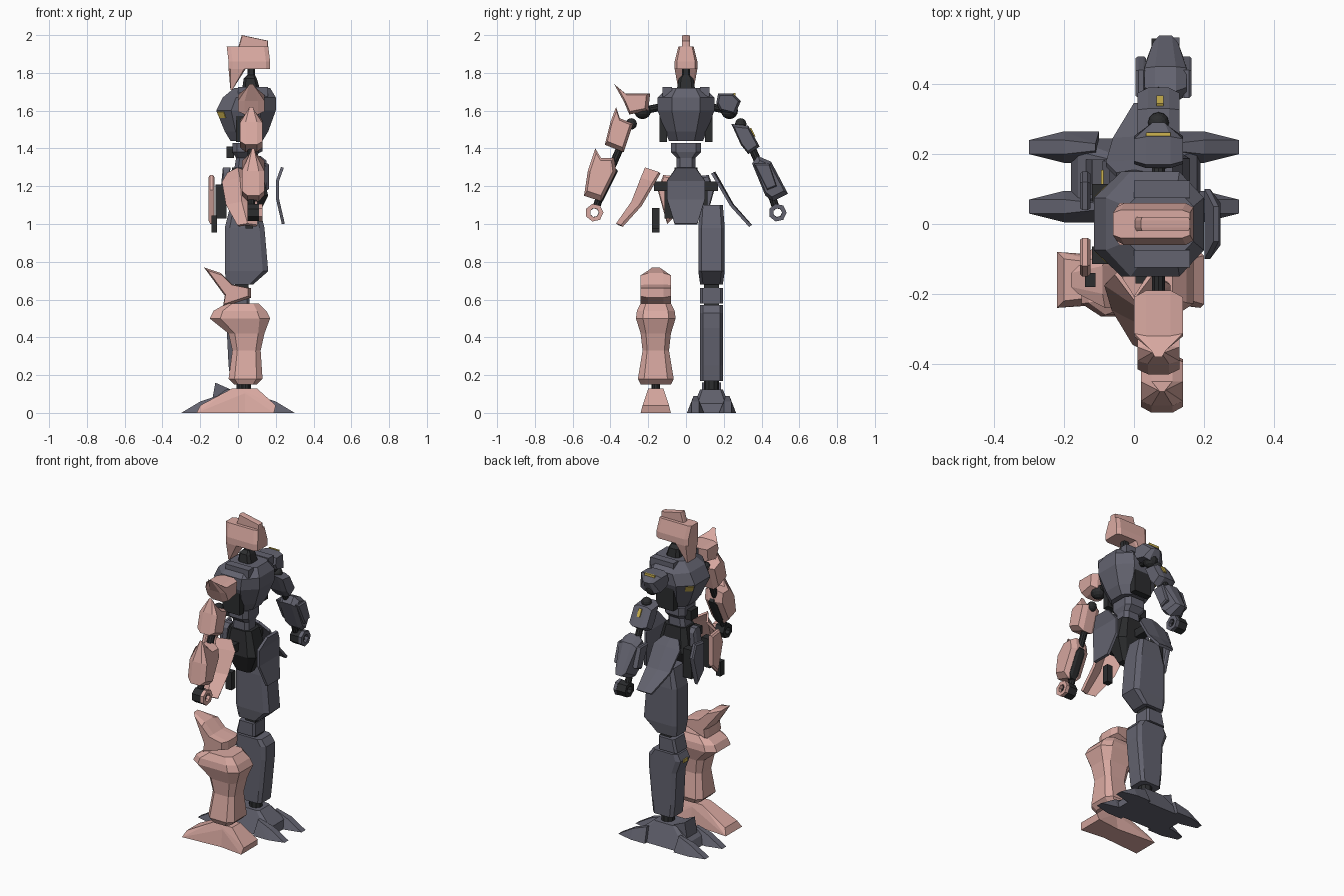
import bpy, bmesh, math
from mathutils import Vector, Euler

cube = bpy.data.objects.get("Cube")
if cube:
    bpy.data.objects.remove(cube)


def material(name, *rgb):
    mat = bpy.data.materials.new(name)
    mat.use_nodes = True
    mat.diffuse_color = (*rgb, 1)
    mat.node_tree.nodes["Principled BSDF"].inputs["Base Color"].default_value = (*rgb, 1)
    return mat


PINK = material("dusty pink", .7, .4, .36)
GREY = material("slate grey", .125, .125, .16)
DARK = material("charcoal", .025, .026, .028)
GOLD = material("yellow", .62, .46, .08)


def finish(name, bm, mat):
    bmesh.ops.recalc_face_normals(bm, faces=bm.faces)
    mesh = bpy.data.meshes.new(name)
    bm.to_mesh(mesh)
    bm.free()
    mesh.materials.append(mat)
    ob = bpy.data.objects.new(name, mesh)
    bpy.context.collection.objects.link(ob)
    return ob


def skin(name, mat, rings, closed=False):
    """Bridge equal rings of points, then cap the ends or join them into a loop."""
    bm = bmesh.new()
    loops = [[bm.verts.new(p) for p in ring] for ring in rings]
    if not closed:
        bm.faces.new(loops[0])
        bm.faces.new(loops[-1])
    for low, high in zip(loops, loops[1:] + loops[:closed]):
        for i in range(len(low)):
            bm.faces.new((low[i - 1], low[i], high[i], high[i - 1]))
    return finish(name, bm, mat)


def loft(name, mat, rows, y=0, cut=.35):
    """Stack of chamfered rectangles; each row gives height, front, back and half width."""
    k = 1 - cut
    octagon = [(-1, -k), (-k, -1), (k, -1), (1, -k), (1, k), (k, 1), (-k, 1), (-1, k)]
    return skin(name, mat, [[((front + back) / 2 + u * (back - front) / 2, y + v * half, z)
                             for u, v in octagon] for z, front, back, half in rows])


def slab(name, mat, outline, centre, half, inset=.7, tip=1, along_x=True):
    """Extrude a side outline with sloped rims; tip narrows the first point into a spike."""
    points = [Vector(p) for p in outline]
    middle = sum(points, Vector((0, 0))) / len(points)
    rings = []
    for step, size in (-1, inset), (-.5, 1), (.5, 1), (1, inset):
        ring = []
        for p in points:
            depth = centre + half * step * (tip if p is points[0] else 1)
            a, b = middle + (p - middle) * size
            ring.append((depth, a, b) if along_x else (a, depth, b))
        rings.append(ring)
    return skin(name, mat, rings)


def hull(name, mat, y, points):
    """Convex solid, symmetric about a plane at y; points give x, half width and height."""
    bm = bmesh.new()
    for x, half, z in points:
        bm.verts.new((x, y - half, z))
        bm.verts.new((x, y + half, z))
    bmesh.ops.convex_hull(bm, input=bm.verts)
    return finish(name, bm, mat)


def box(name, mat, centre, size, turn=(0, 0, 0)):
    bm = bmesh.new()
    bmesh.ops.create_cube(bm, size=1)
    ob = finish(name, bm, mat)
    ob.location, ob.scale, ob.rotation_euler = centre, size, Euler(turn)


def ball(name, centre, radius):
    bm = bmesh.new()
    bmesh.ops.create_uvsphere(bm, u_segments=12, v_segments=8, radius=radius)
    finish(name, bm, DARK).location = centre


def rod(name, start, end, radius):
    span = end - start
    bm = bmesh.new()
    bmesh.ops.create_cone(bm, cap_ends=True, segments=10, radius1=radius,
                          radius2=radius, depth=span.length)
    ob = finish(name, bm, DARK)
    ob.location = (start + end) / 2
    ob.rotation_euler = span.to_track_quat("Z", "Y").to_euler()


def sheet(name, mat, rows, thickness=.016):
    """Thin armour panel from rows of points."""
    bm = bmesh.new()
    grid = [[bm.verts.new(p) for p in row] for row in rows]
    for low, high in zip(grid, grid[1:]):
        for i in range(1, len(low)):
            bm.faces.new((low[i - 1], low[i], high[i], high[i - 1]))
    solid = finish(name, bm, mat).modifiers.new("thickness", "SOLIDIFY")
    solid.thickness, solid.offset = thickness, 0


# Head and neck
loft("helmet", PINK, [(1.82, -.05, .17, .06), (1.86, -.05, .17, .06), (1.94, -.06, .16, .04)], cut=.2)
loft("face_guard", PINK, [(1.71, -.04, -.03, .04), (1.82, -.05, .04, .06)], cut=.2)
slab("crest", PINK, [(0, 1.93), (.02, 2), (.16, 1.97), (.16, 1.93)], 0, .02, inset=.95, along_x=False)
loft("neck", DARK, [(1.7, .02, .12, .05), (1.77, .03, .1, .04), (1.79, .05, .09, .02), (1.83, .05, .09, .02)])

# Torso
loft("chest", GREY, [(1.44, -.04, .13, .09), (1.49, -.07, .16, .11), (1.6, -.115, .2, .15),
                     (1.67, -.08, .2, .15), (1.72, -.02, .17, .1)], cut=.5)
loft("waist", GREY, [(1.29, -.02, .1, .05), (1.35, -.01, .1, .05),
                     (1.38, -.03, .11, .08), (1.43, -.03, .11, .08)])
box("belly_block", DARK, (-.04, 0, 1.38), (.04, .07, .06))
loft("pelvis", DARK, [(1.03, 0, .1, .03), (1.15, -.06, .16, .08), (1.3, -.03, .12, .06)])
slab("groin_guard", GREY, [(-.08, 1.3), (-.04, 1.3), (-.05, 1.15), (-.1, 1.1)], 0, .035, along_x=False)
sheet("rear_skirt", GREY, [[(x, -half, z), (x, half, z)] for x, half, z in
                           [(.235, .05, 1.3), (.21, .1, 1.23), (.21, .1, 1.13), (.24, .06, 1)]])

# Parts shared by both sides
for s, side, mat, fold in (1, "left_", GREY, .02), (-1, "right_", PINK, .17):
    collar, shoulder, upper, elbow, wrist, hand = [
        Vector((.07, s * y, z)) for y, z in
        [(.13, 1.62), (.23, 1.6), (.29, 1.53), (.37, 1.36), (.45, 1.16), (.485, 1.06)]]
    rod(side + "shoulder_axle", collar, shoulder, .02)
    ball(side + "shoulder_joint", shoulder, .045)
    ball(side + "upper_joint", upper, .03)
    rod(side + "elbow", upper.lerp(elbow, .6), elbow.lerp(wrist, .3), .02)
    rod(side + "wrist", wrist, hand.lerp(wrist, .2), .02)
    box(side + "flank", DARK, (.05, s * .12, 1.51), (.12, .04, .15))
    box(side + "collar", GREY, (.08, s * .1, 1.7), (.16, .05, .05))
    box(side + "hip_joint", DARK, (.03, s * .12, 1.2), (.05, .1, .05))
    box(side + "skirt_mount", DARK, (-.09, s * .09, 1.12), (.06, .05, .18))

    # Vent plate laid on the lower chamfer of the chest
    top_front, top_side, low_front, low_side = [
        Vector((x, s * y, z)) for x, y, z in
        [(-.115, .075, 1.6), (-.036, .15, 1.6), (-.07, .055, 1.49), (-.013, .11, 1.49)]]
    sheet(side + "chest_vent", GOLD, [[low_front.lerp(top_front, rise).lerp(low_side.lerp(top_side, rise), across)
                                       for across in (.05, .5)] for rise in (.65, .95)], thickness=.008)

    # Hip panels: a creased side panel and a flat front plate
    panel = []
    for front, back, y, z in [(-.05, .05, .14, 1.27), (-.08, .1, .17, 1.22),
                              (-.06, .1, .24, 1.1), (0, .1, .34, .99)]:
        crease = fold * (z - .85)
        panel.append([(front, s * y, z), ((front + back) / 2, s * (y + crease), z + crease / 3),
                      (back, s * y, z)])
    sheet(side + "side_skirt", mat, panel)
    slab(side + "front_skirt", mat, [(s * y, z) for y, z in [(.04, 1.25), (.12, 1.26), (.15, 1.18),
                                                             (.1, 1), (.04, 1.06)]], -.14, .015, inset=.9)

    # Fists: closed rings that grip along x
    for part, low, high, color, radius in (("fingers", .05, .11, DARK, .046),
                                           ("hand_guard", .11, .13, mat, .048)):
        rings = []
        for x, size in (low, radius), (high, radius), (high, radius / 2), (low, radius / 2):
            angles = [math.tau * i / 7 for i in range(7)]
            rings.append([(x, hand.y + size * math.cos(a), hand.z + size * math.sin(a)) for a in angles])
        skin(side + part, color, rings, closed=True)

# Right arm
slab("right_shoulder_guard", PINK, [(-.38, 1.74), (-.32, 1.69), (-.19, 1.69), (-.2, 1.6),
                                    (-.3, 1.58), (-.33, 1.65)], .07, .07, inset=.8, tip=.3)
slab("right_upper_arm", PINK, [(-.37, 1.62), (-.35, 1.56), (-.28, 1.53), (-.33, 1.38),
                               (-.43, 1.42), (-.4, 1.54)], .07, .06, inset=.8, tip=.3)
slab("right_forearm", PINK, [(-.48, 1.4), (-.45, 1.35), (-.38, 1.35), (-.37, 1.28),
                             (-.45, 1.12), (-.54, 1.15), (-.52, 1.28)], .08, .06, inset=.8, tip=.2)
slab("right_forearm_lining", DARK, [(-.4, 1.33), (-.36, 1.28), (-.44, 1.12), (-.47, 1.12)], .08, .03)

# Left arm
slab("left_shoulder_guard", GREY, [(.29, 1.65), (.25, 1.69), (.17, 1.69), (.16, 1.64),
                                   (.18, 1.6), (.26, 1.58)], .07, .07, inset=.8, tip=.5)
slab("left_upper_arm", GREY, [(.24, 1.53), (.33, 1.52), (.39, 1.41), (.33, 1.37), (.29, 1.42)],
     .07, .06, inset=.8)
slab("left_forearm", GREY, [(.54, 1.16), (.45, 1.33), (.38, 1.36), (.35, 1.32),
                            (.42, 1.15), (.46, 1.12)], .09, .06, inset=.8, tip=.6)
for x in .02, .15:
    slab("left_forearm_fin", GREY, [(.36, 1.32), (.44, 1.32), (.48, 1.2), (.43, 1.18)], x, .015, inset=.9)
box("left_shoulder_light", GOLD, (.07, .257, 1.685), (.07, .009, .015))
box("left_arm_light", GOLD, (.075, .352, 1.485), (.02, .05, .009), turn=(-1.1, 0, 0))

# Left leg
leg = .135
loft("left_thigh", GREY, [(.68, -.06, .08, .06), (.75, -.07, .16, .07), (.98, -.07, .14, .07),
                          (1.1, -.04, .11, .06)], y=leg, cut=.25)
box("left_knee_core", DARK, (.02, leg, .64), (.07, .08, .14))
loft("left_knee", GREY, [(.58, -.07, .06, .06), (.66, -.05, .06, .06)], y=leg, cut=.2)
loft("left_shin", GREY, [(.17, -.04, .1, .06), (.25, -.05, .11, .06), (.45, -.06, .13, .06),
                         (.53, -.09, .13, .06), (.57, -.07, .1, .06)], y=leg, cut=.25)
box("left_knee_light", GOLD, (-.09, leg, .525), (.009, .04, .02))
rod("left_ankle", Vector((.03, leg, .1)), Vector((.03, leg, .2)), .04)
loft("left_foot", GREY, [(0, -.18, .19, .11), (.05, -.16, .18, .09), (.125, -.06, .09, .06)], y=leg, cut=.2)
hull("left_instep", GREY, leg, [(-.12, .05, .16), (-.14, .05, .05), (-.03, .05, .12)])
for end, name in (-1, "left_toe"), (1, "left_heel"):
    for s in -1, 1:
        hull(name, GREY, leg + s * .085, [(end * x, half, z) for x, half, z in
                                          [(.1, .045, 0), (.2, .045, 0), (.11, .01, .09),
                                           (.2, .02, .06), (.3, .02, 0)]])

# Right leg: separate armour shells
leg = -.16
box("right_thigh_stub", DARK, (.06, leg, 1.03), (.04, .04, .11))
box("right_skirt_tab", DARK, (-.125, leg, 1), (.03, .04, .09))
slab("right_knee_guard", PINK, [(-.18, .77), (-.09, .74), (-.03, .68), (.07, .66), (.07, .61),
                                (-.08, .56), (-.07, .62)], leg, .08, inset=.85, tip=.5, along_x=False)
loft("right_shin", PINK, [(.15, -.02, .1, .08), (.18, -.05, .13, .095), (.33, -.03, .12, .07),
                          (.42, -.05, .14, .08), (.5, -.15, .17, .105), (.54, -.13, .15, .1),
                          (.58, -.06, .11, .08)], y=leg)
rod("right_ankle", Vector((.04, leg, .12)), Vector((.04, leg, .18)), .022)
hull("right_foot_front", PINK, leg, [(-.22, .08, 0), (-.2, .06, .04), (-.03, .04, .13),
                                     (.1, .04, .13), (.07, .06, 0)])
hull("right_foot_back", PINK, leg, [(.2, .07, .04), (.19, .08, 0), (.1, .04, .13),
                                    (0, .04, .13), (.02, .06, 0)])
